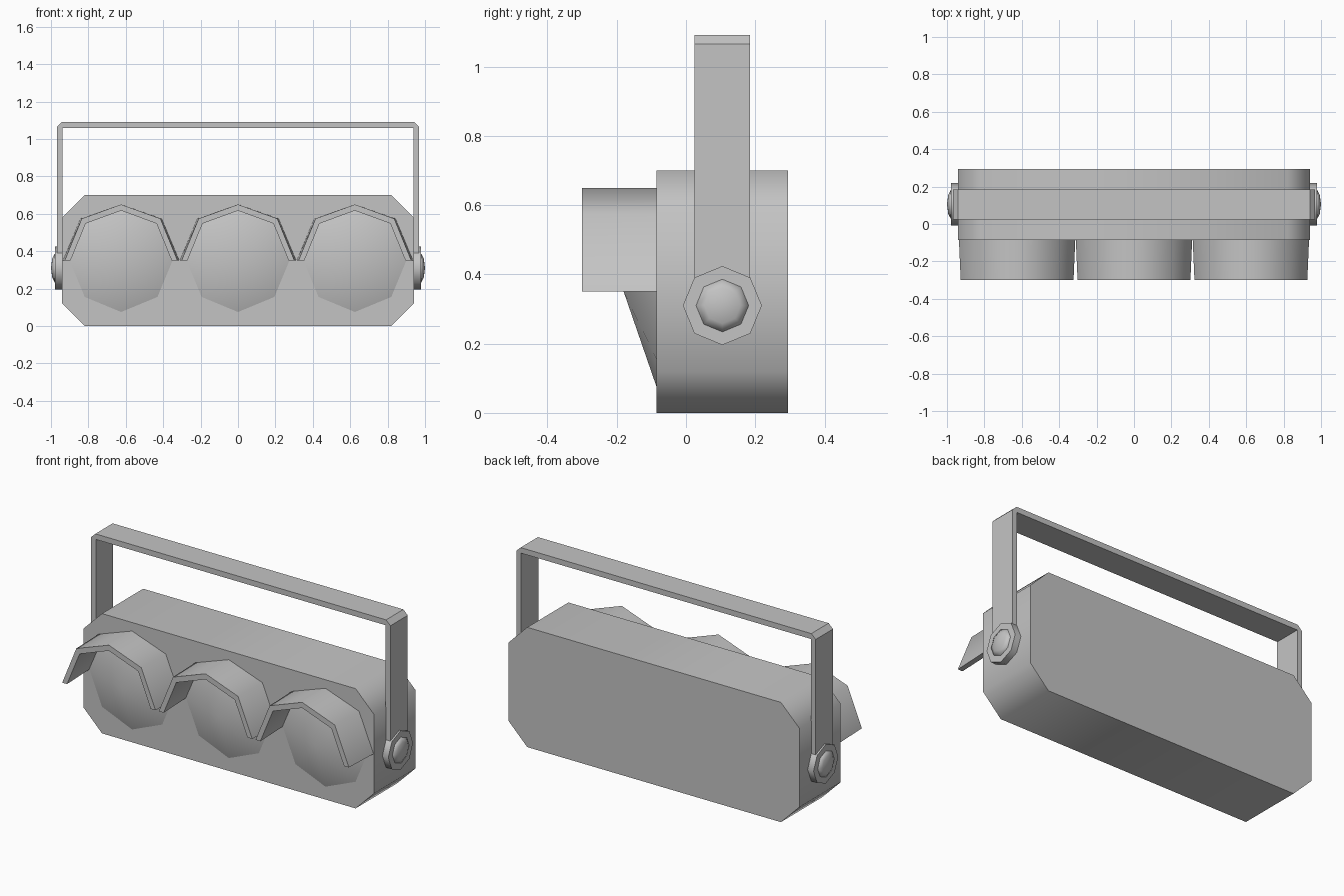
import bpy, bmesh
from math import sin, cos, pi, radians

cube = bpy.data.objects.get("Cube")
if cube:
    bpy.data.objects.remove(cube, do_unlink=True)

grey = bpy.data.materials.new("plain grey")
grey.use_nodes = True
colour = (0.55, 0.55, 0.55, 1)
grey.diffuse_color = colour
grey.node_tree.nodes["Principled BSDF"].inputs["Base Color"].default_value = colour


def loft(name, rings, angle=55):
    """Skin a list of equal rings; a one-point ring closes to a tip."""
    bm = bmesh.new()
    loops = [[bm.verts.new(p) for p in ring] for ring in rings]
    for a, b in zip(loops, loops[1:]):
        n = len(a)
        for i in range(n):
            j = (i + 1) % n
            if len(b) == 1:
                bm.faces.new((a[i], a[j], b[0]))
            else:
                bm.faces.new((a[i], a[j], b[j], b[i]))
    for loop in (loops[0], loops[-1]):
        if len(loop) > 2:
            bm.faces.new(loop)
    bmesh.ops.recalc_face_normals(bm, faces=bm.faces)
    mesh = bpy.data.meshes.new(name)
    bm.to_mesh(mesh)
    bm.free()
    mesh.materials.append(grey)
    obj = bpy.data.objects.new(name, mesh)
    bpy.context.collection.objects.link(obj)
    bpy.ops.object.select_all(action='DESELECT')
    obj.select_set(True)
    bpy.context.view_layer.objects.active = obj
    bpy.ops.object.shade_smooth_by_angle(angle=radians(angle))
    return obj


def prism(name, outline, y0, y1, cx=0, cz=0, taper=1, angle=55):
    """Extrude an x-z outline along y, narrowing in x towards y1."""
    return loft(name, [[(cx + x * s, y, cz + z) for x, z in outline]
                       for y, s in ((y0, 1), (y1, taper))], angle)


def mirrored(half):
    """Complete a right-half path, running left to right."""
    return [(-x, z) for x, z in half] + [(x, z) for x, z in reversed(half) if x]


def octagon(r):
    return [(r * sin(i * pi / 4), r * cos(i * pi / 4)) for i in range(8)]


# Housing with chamfered corners
prism("housing", mirrored([(0.82, 0), (0.94, 0.12), (0.94, 0.58), (0.82, 0.7)]),
      -0.085, 0.295)

# Three lamps, each a shallow cone under a visor
visor_outer = mirrored([(0.311, 0), (0.217, 0.224), (0, 0.3)])
visor_inner = mirrored([(0.279, 0), (0.195, 0.198), (0, 0.267)])
for label, x in (("right", -0.625), ("centre", 0), ("left", 0.625)):
    prism(label + "_visor", visor_outer + visor_inner[::-1], -0.085, -0.3,
          cx=x, cz=0.35, taper=0.97)
    loft(label + "_lens", [[(x + u, -0.085, 0.35 + v) for u, v in octagon(0.275)],
                           [(x, -0.18, 0.35)]])

# Carrying handle
grip_outer = mirrored([(0.968, 0.31), (0.968, 1.065), (0.94, 1.092)])
grip_inner = mirrored([(0.937, 0.31), (0.937, 1.06)])
prism("handle", grip_outer + grip_inner[::-1], 0.025, 0.185, angle=30)

# Pivot washers and domed knobs on both ends
for label, side in (("right", -1), ("left", 1)):
    def disc(x, r):
        return [(side * x, 0.105 + u, 0.31 + v) for u, v in octagon(r)]
    loft(label + "_washer", [disc(0.937, 0.114), disc(0.978, 0.114)])
    loft(label + "_knob", [disc(0.97, 0.076), disc(0.98, 0.076), disc(0.993, 0.052),
                           [(side, 0.105, 0.31)]], 80)
